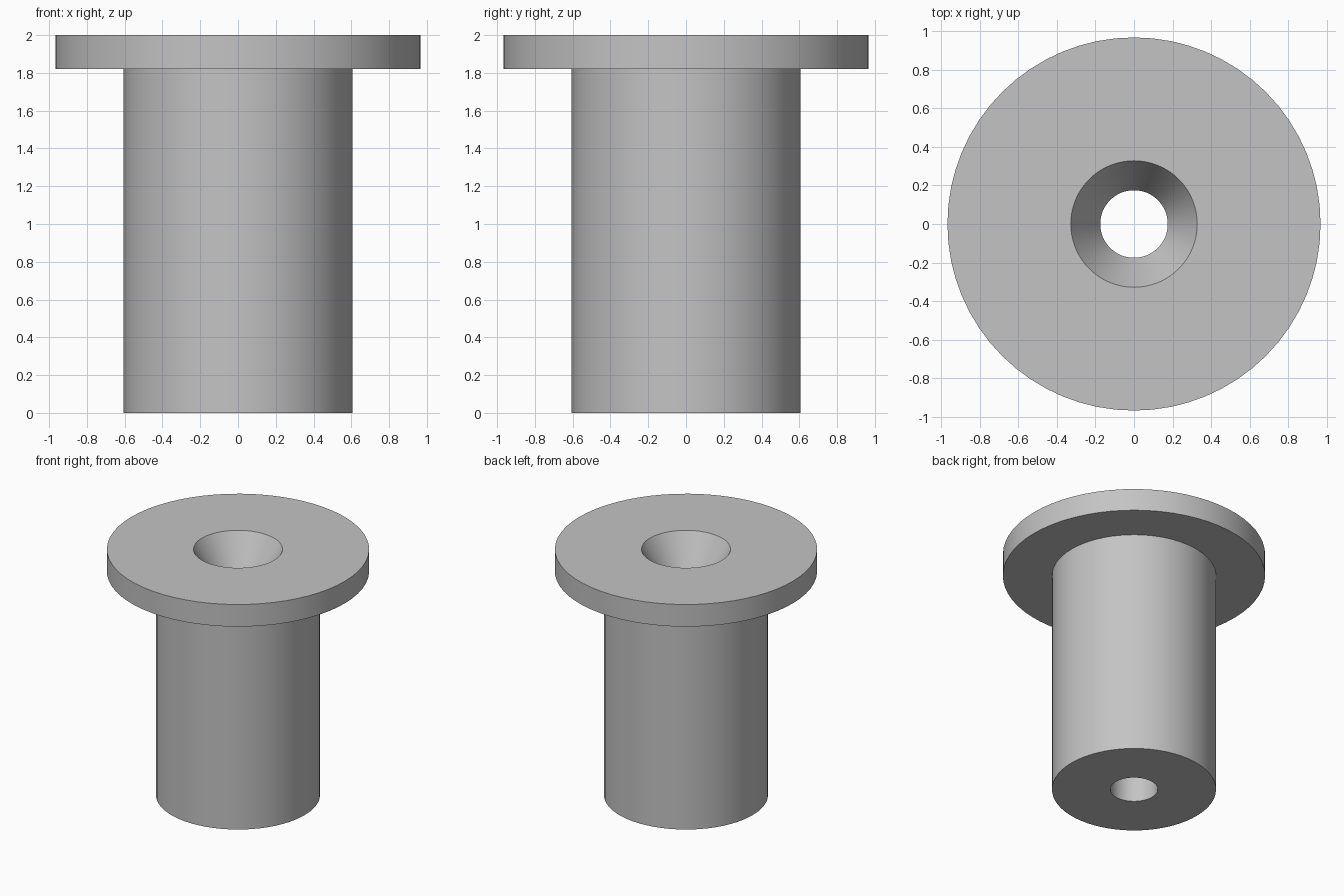
import bpy
import bmesh
import math

if "Cube" in bpy.data.objects:
    bpy.data.objects.remove(bpy.data.objects["Cube"], do_unlink=True)

SEGMENTS = 64
HEIGHT = 2.0
FLANGE_R, FLANGE_Z = 0.967, 1.82
BODY_R = 0.605
BORE_R, SINK_R, SINK_DEPTH = 0.175, 0.328, 0.265

# Plain grey material
grey = bpy.data.materials.new("plain_grey")
grey.use_nodes = True
colour = (0.55, 0.55, 0.55, 1.0)
grey.diffuse_color = colour
grey.node_tree.nodes["Principled BSDF"].inputs["Base Color"].default_value = colour

# Closed half section: bore, body, flange, countersink
section = [
    (BORE_R, 0), (BODY_R, 0), (BODY_R, FLANGE_Z), (FLANGE_R, FLANGE_Z),
    (FLANGE_R, HEIGHT), (SINK_R, HEIGHT), (BORE_R, HEIGHT - SINK_DEPTH),
]

# Flanged bushing: the section revolved around z
bm = bmesh.new()
rings = []
for i in range(SEGMENTS):
    a = math.tau * i / SEGMENTS
    rings.append([bm.verts.new((r * math.cos(a), r * math.sin(a), z)) for r, z in section])
for i, ring in enumerate(rings):
    following = rings[(i + 1) % SEGMENTS]
    for j in range(len(section)):
        k = (j + 1) % len(section)
        bm.faces.new((ring[j], following[j], following[k], ring[k]))
bmesh.ops.recalc_face_normals(bm, faces=bm.faces)

mesh = bpy.data.meshes.new("flanged_bushing")
bm.to_mesh(mesh)
bm.free()
mesh.materials.append(grey)
bushing = bpy.data.objects.new("flanged_bushing", mesh)
bpy.context.collection.objects.link(bushing)

# Smooth round walls, crisp rims
bpy.ops.object.select_all(action="DESELECT")
bushing.select_set(True)
bpy.context.view_layer.objects.active = bushing
bpy.ops.object.shade_smooth_by_angle(angle=math.radians(25))
